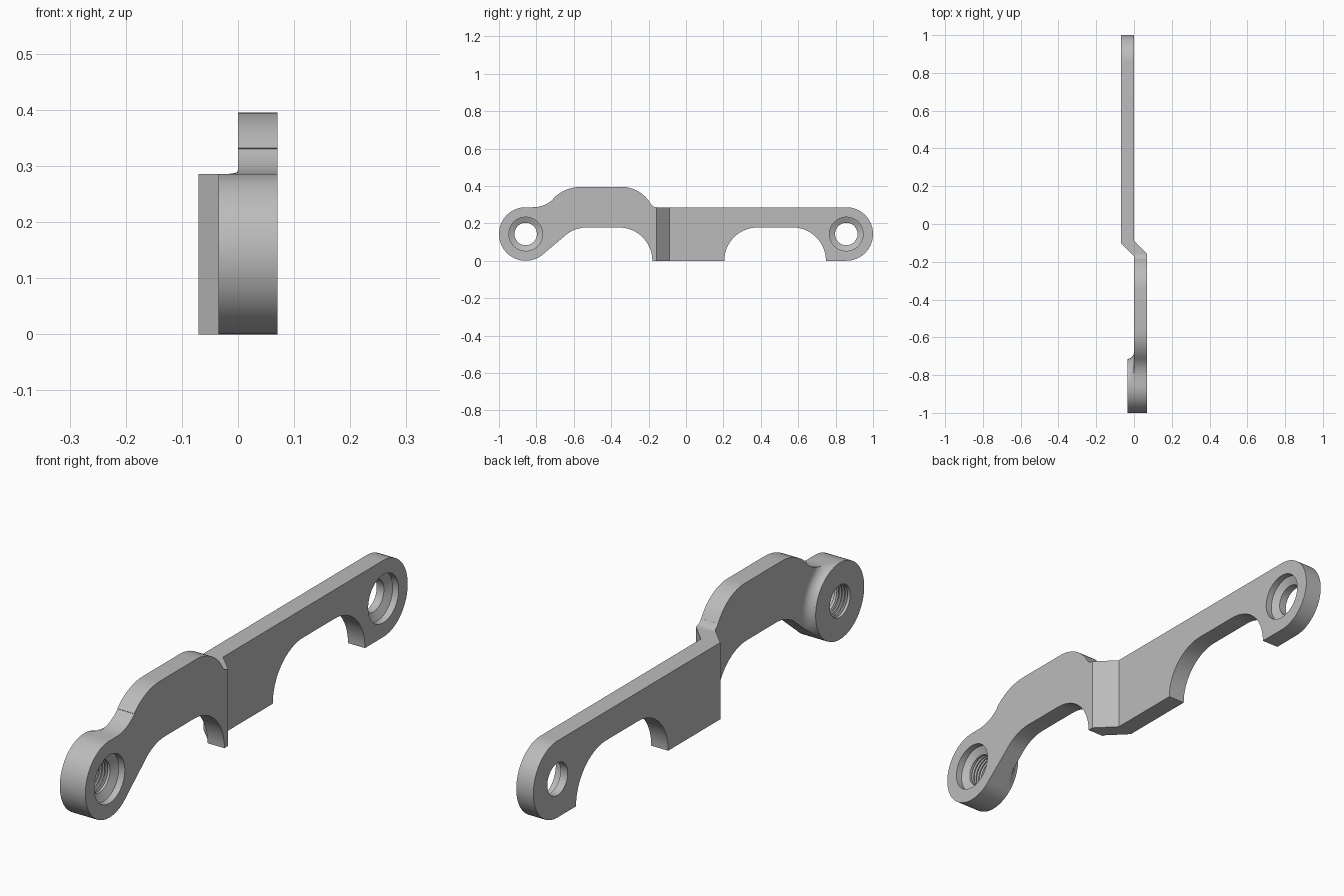
import bpy, bmesh, math
from mathutils import Vector
from mathutils.geometry import intersect_line_line_2d

if "Cube" in bpy.data.objects:
    bpy.data.objects.remove(bpy.data.objects["Cube"], do_unlink=True)

# Single plain metal colour
metal = bpy.data.materials.new("grey_metal")
metal.use_nodes = True
GREY = (0.5, 0.5, 0.5, 1)
metal.diffuse_color = GREY
metal.node_tree.nodes["Principled BSDF"].inputs["Base Color"].default_value = GREY

END_Y, END_R, THICK, BOSS = 0.857, 0.143, 0.07, 0.035


def make_object(name, bm):
    bmesh.ops.recalc_face_normals(bm, faces=bm.faces[:])
    mesh = bpy.data.meshes.new(name)
    bm.to_mesh(mesh)
    bm.free()
    mesh.materials.append(metal)
    ob = bpy.data.objects.new(name, mesh)
    bpy.context.collection.objects.link(ob)
    return ob


def prism(name, points, direction):
    bm = bmesh.new()
    face = bm.faces.new([bm.verts.new(p) for p in points])
    ext = bmesh.ops.extrude_face_region(bm, geom=[face])
    moved = [v for v in ext["geom"] if isinstance(v, bmesh.types.BMVert)]
    bmesh.ops.translate(bm, verts=moved, vec=direction)
    return make_object(name, bm)


def lathe(name, profile, cy, limit=None, n=72):
    """Turn (x, radius) points about an axis along x; limit caps the radius."""
    bm = bmesh.new()
    rings = []
    for x, r in profile:
        ring = []
        for i in range(n):
            a = math.tau * i / n
            rr = min(r, limit(a)) if limit else r
            ring.append(bm.verts.new((x, cy + rr * math.cos(a), END_R + rr * math.sin(a))))
        rings.append(ring)
    for a, b in zip(rings, rings[1:]):
        for i in range(n):
            j = (i + 1) % n
            bm.faces.new((a[i], a[j], b[j], b[i]))
    bm.faces.new(rings[0])
    bm.faces.new(rings[-1])
    return make_object(name, bm)


def boolean(ob, tool, operation):
    mod = ob.modifiers.new(operation.lower(), "BOOLEAN")
    mod.operation, mod.object, mod.solver = operation, tool, "EXACT"
    bpy.context.view_layer.objects.active = ob
    bpy.ops.object.modifier_apply(modifier=mod.name)


def arc(cy, cz, r, start, end):
    n = max(4, round(abs(end - start) / 5))
    angles = [math.radians(start + (end - start) * i / n) for i in range(n + 1)]
    return [(cy + r * math.cos(a), cz + r * math.sin(a)) for a in angles]


# Side outline: front eye, raised arm, straight rear arm, two arched cut-outs
outline = (
    arc(-END_Y, END_R, END_R, -45, -270)
    + arc(-0.816, 0.436, 0.15, -90, -45)
    + arc(-0.56, 0.18, 0.215, 135, 90)
    + arc(-0.345, 0.215, 0.18, 90, 30)
    + arc(-0.156, 0.324, 0.038, 210, 270)
    + arc(END_Y, END_R, END_R, 90, -90)
    + arc(0.57, 0, 0.178, 0, 90)
    + arc(0.383, 0, 0.178, 90, 180)
    + arc(-0.358, 0, 0.178, 0, 90)
    + arc(-0.53, 0, 0.178, 90, 135)
)
bar = prism("offset_bar", [(-0.2, y, z) for y, z in outline], (0.4, 0, 0))

# Plan outline with the diagonal jog
plan = [(0, -1.1), (THICK, -1.1), (THICK, -0.158), (0, -0.088),
        (0, 1.1), (-THICK, 1.1), (-THICK, -0.102), (0, -0.172)]
plan_tool = prism("plan_cutter", [(x, y, -0.1) for x, y in plan], (0, 0, 0.7))
boolean(bar, plan_tool, "INTERSECT")


# Front boss, flaring into the arm but never past the arm's outline
def reach(angle):
    c = Vector((-END_Y, END_R))
    far = c + Vector((math.cos(angle), math.sin(angle)))
    best = 1
    for p, q in zip(outline, outline[1:] + outline[:1]):
        hit = intersect_line_line_2d(c, far, Vector(p), Vector(q)) if p != q else None
        if hit:
            best = min(best, (hit - c).length)
    return max(best, END_R)


flare = [(-BOSS, END_R)]
for i in range(1, 9):
    t = math.radians(90 * i / 8)
    flare.append((-BOSS + BOSS * math.sin(t), END_R + BOSS * (1 - math.cos(t))))
boss = lathe("front_boss", flare, -END_Y, reach)

# Eye holes: counterbore, tapered seat, bore; the front bore is threaded
HOLE, SEAT = 0.06, 0.09


def bore(face_x):
    return [(face_x + 0.05, SEAT), (face_x - 0.025, SEAT), (face_x - 0.04, HOLE)]


thread = bore(THICK)
for i in range(4):
    x = 0.02 - 0.012 * i
    thread += [(x, HOLE), (x - 0.004, HOLE + 0.008), (x - 0.008, HOLE)]
thread.append((-0.1, HOLE))
front_tool = lathe("front_hole_cutter", thread, -END_Y)
rear_tool = lathe("rear_hole_cutter", bore(0) + [(-0.1, HOLE)], END_Y)
boolean(bar, front_tool, "DIFFERENCE")
boolean(bar, rear_tool, "DIFFERENCE")
boolean(boss, front_tool, "DIFFERENCE")

for tool in (plan_tool, front_tool, rear_tool):
    bpy.data.objects.remove(tool, do_unlink=True)

# Smooth the curved walls, keep the machined edges crisp
for ob in (bar, boss):
    bpy.ops.object.select_all(action="DESELECT")
    ob.select_set(True)
    bpy.context.view_layer.objects.active = ob
    bpy.ops.object.shade_smooth_by_angle(angle=math.radians(25))
